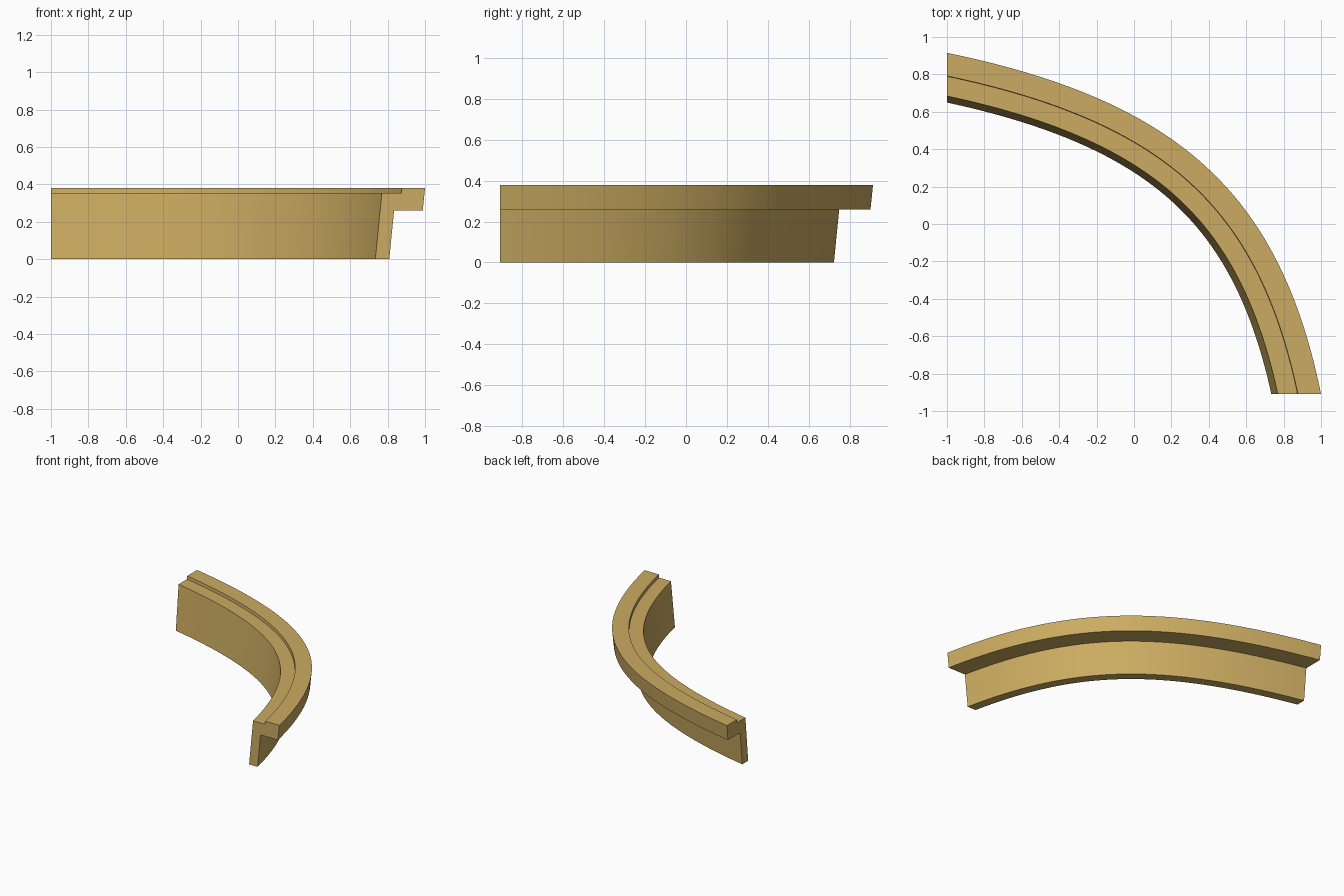
import bpy, bmesh, math
from mathutils import Vector

if "Cube" in bpy.data.objects:
    bpy.data.objects.remove(bpy.data.objects["Cube"])

brass = bpy.data.materials.new("warm_tan")
brass.diffuse_color = (0.60, 0.41, 0.12, 1)
brass.use_nodes = True
brass.node_tree.nodes["Principled BSDF"].inputs["Base Color"].default_value = brass.diffuse_color

# Outer top edge in plan: a conic arc between two ends and a corner point
START, CORNER, END, WEIGHT = Vector((-1, 0.915)), Vector((0.70, 0.565)), Vector((1, -0.91)), 1.2
# Cross-section: (distance inward from the outer edge, height)
PROFILE = [(0, 0.38), (0.012, 0.26), (0.162, 0.26), (0.187, 0),
           (0.26, 0), (0.226, 0.355), (0.123, 0.355), (0.121, 0.38)]
STEPS = 72


def arc(t):
    a, b, c = (1 - t) ** 2, 2 * WEIGHT * t * (1 - t), t * t
    return (START * a + CORNER * b + END * c) / (a + b + c)


# Sweep the section along the arc, slightly past both ends
bm = bmesh.new()
rings = []
for i in range(STEPS + 1):
    t = -0.06 + 1.12 * i / STEPS
    p = arc(t)
    d = (arc(t + 0.001) - arc(t - 0.001)).normalized()
    inward = Vector((d.y, -d.x))
    rings.append([bm.verts.new((*(p + inward * o), z)) for o, z in PROFILE])
n = len(PROFILE)
for r, s in zip(rings, rings[1:]):
    for k in range(n):
        bm.faces.new((r[k], r[(k + 1) % n], s[(k + 1) % n], s[k]))

# Trim both ends square and cap them
for co, no in (((-1, 0, 0), (-1, 0, 0)), ((0, -0.91, 0), (0, -1, 0))):
    cut = bmesh.ops.bisect_plane(bm, geom=bm.verts[:] + bm.edges[:] + bm.faces[:],
                                 plane_co=co, plane_no=no, clear_outer=True)
    edges = [e for e in cut["geom_cut"] if isinstance(e, bmesh.types.BMEdge)]
    bmesh.ops.contextual_create(bm, geom=edges)
bmesh.ops.recalc_face_normals(bm, faces=bm.faces[:])

mesh = bpy.data.meshes.new("curved_rim")
bm.to_mesh(mesh)
bm.free()
mesh.materials.append(brass)
rim = bpy.data.objects.new("curved_rim", mesh)
bpy.context.collection.objects.link(rim)
bpy.context.view_layer.objects.active = rim
rim.select_set(True)
bpy.ops.object.shade_smooth_by_angle(angle=math.radians(30))
